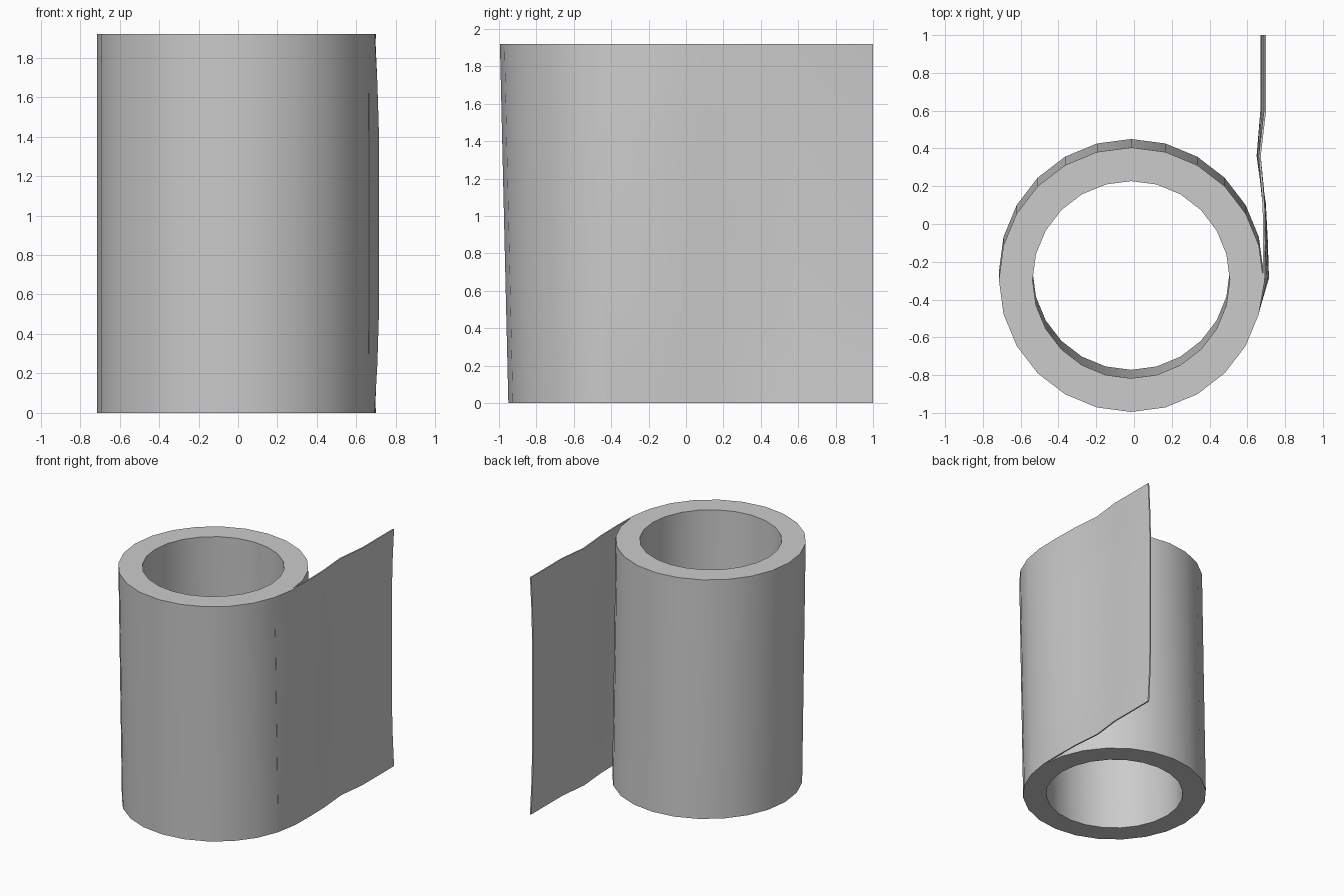
import bpy
import bmesh
from math import cos, sin, tau

cube = bpy.data.objects.get("Cube")
if cube:
    bpy.data.objects.remove(cube, do_unlink=True)

HEIGHT = 1.92
LEAN = 0.045          # the roll's foot sits slightly further back
SIDES = 24
CX, CY = -0.015, -0.295

paper = bpy.data.materials.new("paper grey")
paper.use_nodes = True
GREY = (0.6, 0.6, 0.6, 1)
paper.diffuse_color = GREY
paper.node_tree.nodes["Principled BSDF"].inputs["Base Color"].default_value = GREY


def loft(name, loops, wrap):
    """Skin closed loops; wrap joins the last loop to the first, else caps them."""
    bm = bmesh.new()
    rows = [[bm.verts.new(p) for p in loop] for loop in loops]
    pairs = list(zip(rows, rows[1:]))
    if wrap:
        pairs.append((rows[-1], rows[0]))
    else:
        bm.faces.new(rows[0])
        bm.faces.new(rows[-1])
    for a, b in pairs:
        for i in range(len(a)):
            j = (i + 1) % len(a)
            bm.faces.new((a[i], a[j], b[j], b[i]))
    bmesh.ops.recalc_face_normals(bm, faces=bm.faces[:])
    mesh = bpy.data.meshes.new(name)
    bm.to_mesh(mesh)
    bm.free()
    mesh.materials.append(paper)
    obj = bpy.data.objects.new(name, mesh)
    bpy.context.collection.objects.link(obj)
    bpy.ops.object.select_all(action="DESELECT")
    obj.select_set(True)
    bpy.context.view_layer.objects.active = obj
    bpy.ops.object.shade_smooth_by_angle(angle=0.6)
    return obj


def lean(z):
    return LEAN * (1 - z / HEIGHT)


def ring(radius, z):
    return [(CX + radius * cos(tau * i / SIDES),
             CY + radius * sin(tau * i / SIDES) + lean(z), z)
            for i in range(SIDES)]


# Hollow roll: outer wall, then inner wall, joined by flat rims
loft("roll", [ring(0.70, 0), ring(0.70, HEIGHT),
              ring(0.522, HEIGHT), ring(0.522, 0)], wrap=True)

# Loose sheet: y, x at the edges, x in the bowed middle, share of the lean
PATH = [(-0.475, 0.661, 0.663, 1), (-0.30, 0.692, 0.714, 1),
        (-0.10, 0.695, 0.708, 0.6), (0.10, 0.692, 0.698, 0.3),
        (0.36, 0.671, 0.660, 0), (0.60, 0.699, 0.680, 0),
        (1.0, 0.699, 0.680, 0)]
LEVELS = [(0, 0), (0.25, 0.65), (0.5, 1), (1.42, 1), (1.67, 0.65), (HEIGHT, 0)]
THICKNESS = 0.011

sections = []
for y, edge, middle, share in PATH:
    outer = [(edge + (middle - edge) * bow, y + share * lean(z), z)
             for z, bow in LEVELS]
    inner = [(x - THICKNESS, yy, z) for x, yy, z in reversed(outer)]
    sections.append(outer + inner)
loft("loose_sheet", sections, wrap=False)
